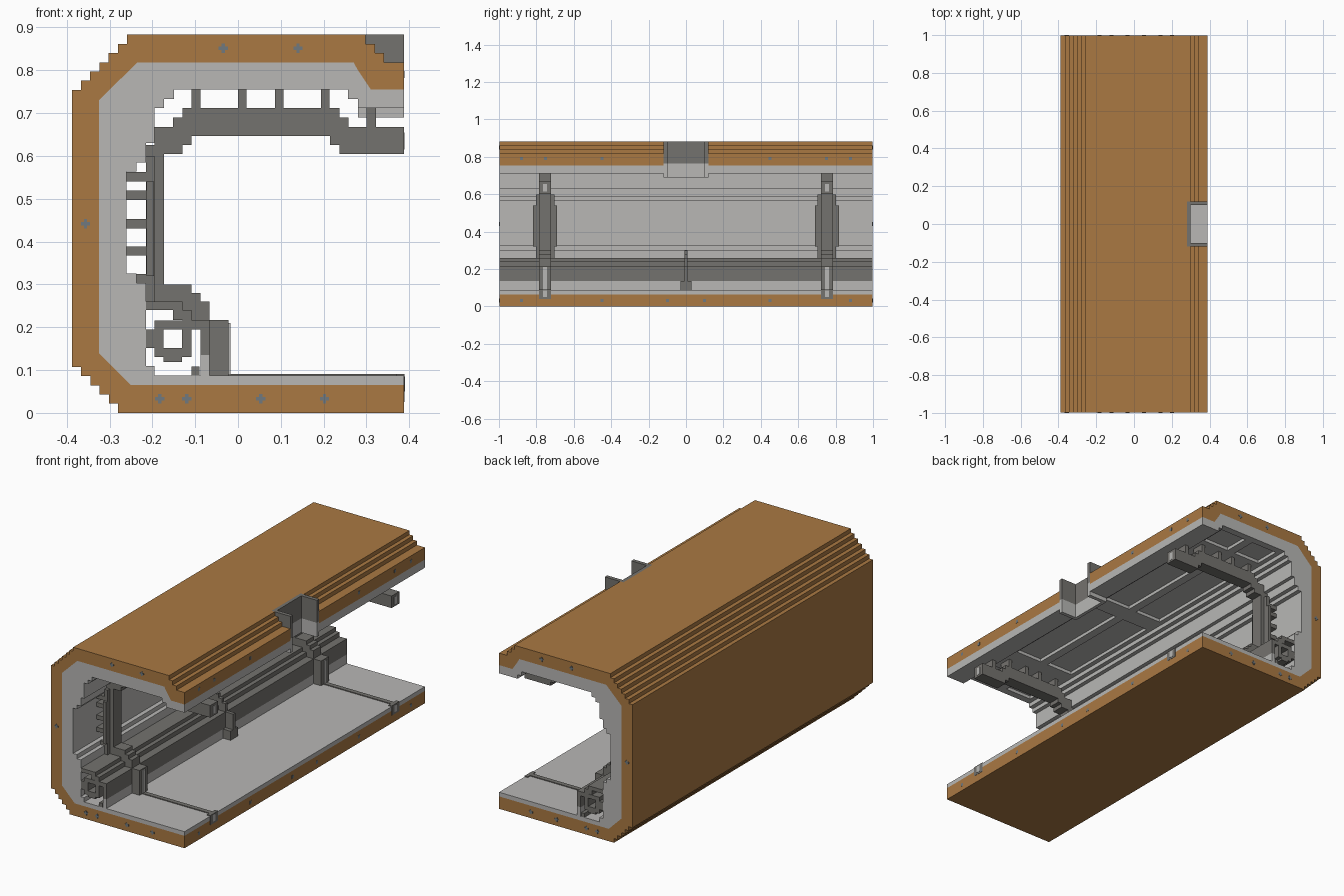
import bpy
import bmesh

cube = bpy.data.objects.get("Cube")
if cube:
    bpy.data.objects.remove(cube, do_unlink=True)


def material(name, rgb):
    m = bpy.data.materials.new(name)
    m.use_nodes = True
    m.diffuse_color = (*rgb, 1)
    node = next(n for n in m.node_tree.nodes if n.type == 'BSDF_PRINCIPLED')
    node.inputs["Base Color"].default_value = (*rgb, 1)
    return m


BROWN = material("brown casing", (0.40, 0.19, 0.055))
LIGHT = material("light grey", (0.48, 0.475, 0.463))
DARK = material("dark grey", (0.175, 0.17, 0.157))
STEEL = material("bolt grey", (0.16, 0.19, 0.21))


def extrude(name, profile, y0, y1, mat):
    """Extrude an (x, z) outline along y."""
    bm = bmesh.new()
    a = [bm.verts.new((x, y0, z)) for x, z in profile]
    b = [bm.verts.new((x, y1, z)) for x, z in profile]
    bm.faces.new(a)
    bm.faces.new(b[::-1])
    n = len(profile)
    for i in range(n):
        j = (i + 1) % n
        bm.faces.new((a[i], b[i], b[j], a[j]))
    bmesh.ops.recalc_face_normals(bm, faces=bm.faces)
    me = bpy.data.meshes.new(name)
    bm.to_mesh(me)
    bm.free()
    me.materials.append(mat)
    ob = bpy.data.objects.new(name, me)
    bpy.context.collection.objects.link(ob)
    return ob


def box(name, x0, x1, y0, y1, z0, z1, mat):
    return extrude(name, [(x0, z0), (x1, z0), (x1, z1), (x0, z1)], y0, y1, mat)


def stairs(x, z, dx, dz, n, x_first):
    """Corner points of n steps starting at (x, z)."""
    pts = [(x, z)]
    for _ in range(n):
        for move_x in (x_first, not x_first):
            if move_x:
                x += dx
            else:
                z += dz
            pts.append((x, z))
    return pts


U = 0.0215
END = 0.998

# Brown outer casing with stepped corners
inner_edge = [(0.28, 0.80), (0.27, 0.818), (-0.235, 0.818), (-0.325, 0.73),
              (-0.325, 0.14), (-0.25, 0.065), (0.388, 0.065)]
outer = stairs(-0.28, 0, -U, U, 5, False)
outer = [(p[0], p[1]) for p in outer] + stairs(-0.388, 0.754, U, U, 6, True)
extrude("outer_casing",
        [(0.388, 0)] + outer + [(0.28, 0.883)] + inner_edge, -END, END, BROWN)

# Light grey lining
lining = [(0.388, 0.087), (-0.195, 0.087), (-0.195, 0.11), (-0.215, 0.11),
          (-0.215, 0.303), (-0.237, 0.303), (-0.237, 0.325), (-0.26, 0.325),
          (-0.26, 0.563), (-0.237, 0.563), (-0.237, 0.585), (-0.215, 0.585),
          (-0.215, 0.63), (-0.195, 0.63), (-0.195, 0.712), (-0.173, 0.712),
          (-0.173, 0.733), (-0.15, 0.733), (-0.15, 0.772), (0.257, 0.772),
          (0.257, 0.733), (0.28, 0.733)]
extrude("lining", inner_edge + lining, -END, END, LIGHT)

# Roof lip, interrupted by the central notch
lip = [(0.28, 0.883)] + stairs(0.298, 0.883, U, -U, 2, False) + \
      [(0.341, 0.818), (0.388, 0.818), (0.388, 0.755), (0.31, 0.755), (0.28, 0.80)]
lip_lining = [(0.28, 0.80), (0.31, 0.755), (0.388, 0.755), (0.388, 0.712), (0.28, 0.712)]
for side, (y0, y1) in {"front": (-END, -0.12), "back": (0.12, END)}.items():
    extrude(side + "_roof_lip", lip, y0, y1, BROWN)
    extrude(side + "_lip_lining", lip_lining, y0, y1, LIGHT)

# Notch bracket, dark above and light below
for part, z0, z1, mat in (("upper", 0.765, 0.883, DARK), ("lower", 0.69, 0.765, LIGHT)):
    box(f"notch_{part}_back_plate", 0.28, 0.298, -0.12, 0.12, z0, z1, mat)
    for side, y in (("front", -0.11), ("back", 0.11)):
        box(f"notch_{part}_{side}_cheek", 0.298, 0.388, y - 0.01, y + 0.01, z0, z1, mat)

# Ceiling frame that leaves shallow recessed panels
for i, (x0, x1) in enumerate(((-0.15, -0.125), (0.03, 0.075), (0.23, 0.257))):
    box(f"ceiling_rail_{i}", x0, x1, -END, END, 0.755, 0.772, LIGHT)
for i, (y0, y1) in enumerate(((-END, -0.96), (-0.82, -0.64), (-0.05, 0.05),
                              (0.64, 0.82), (0.96, END))):
    for j, (x0, x1) in enumerate(((-0.125, 0.03), (0.075, 0.23))):
        box(f"ceiling_cross_bar_{i}_{j}", x0, x1, y0, y1, 0.755, 0.772, LIGHT)

# Stepped cover over the pipe
cover = [(-0.215, 0.24), (-0.152, 0.24), (-0.152, 0.217), (-0.13, 0.217), (-0.13, 0.195),
         (-0.087, 0.195), (-0.087, 0.135), (-0.066, 0.135), (-0.066, 0.195),
         (-0.087, 0.195 + U), (-0.108, 0.217), (-0.108, 0.24), (-0.13, 0.24),
         (-0.13, 0.26), (-0.215, 0.26)]
cover[9] = (-0.066, 0.217)
extrude("pipe_cover", cover, -END, END, DARK)
box("pipe_cover_skirt", -0.087, -0.066, -END, END, 0.087, 0.135, LIGHT)

# Square-cornered hollow pipe made of four rails with stepped chamfers
px, pz = -0.152, 0.173
for i, (x0, x1, z0, z1) in enumerate(((-2, 2, 1, 2), (-2, 2, -2, -1),
                                      (-2, -1, -1, 1), (1, 2, -1, 1),
                                      (-1, 1, -3 + 0.5, -2), (-3, -2, -1, 1))):
    box(f"pipe_wall_{i}", px + x0 * U, px + x1 * U, -END, END,
        pz + z0 * U, pz + z1 * U, DARK)
box("pipe_rest", -0.108, -0.09, -END, END, 0.087, 0.108, DARK)

# Support ribs
foot = [(-0.215, 0.26), (-0.13, 0.26), (-0.13, 0.24), (-0.108, 0.24), (-0.108, 0.217),
        (-0.087, 0.217), (-0.087, 0.195), (-0.066, 0.195), (-0.066, 0.087),
        (-0.022, 0.087), (-0.022, 0.217), (-0.066, 0.217), (-0.066, 0.26),
        (-0.087, 0.26), (-0.087, 0.28), (-0.108, 0.28), (-0.108, 0.30)]
arch = [(-0.173, 0.30), (-0.173, 0.605), (-0.13, 0.605), (-0.13, 0.626), (-0.108, 0.626),
        (-0.108, 0.647), (0.215, 0.647), (0.215, 0.626), (0.237, 0.626), (0.237, 0.605),
        (0.388, 0.605), (0.388, 0.668), (0.258, 0.668), (0.258, 0.69), (0.237, 0.69),
        (0.237, 0.712), (-0.13, 0.712), (-0.13, 0.69), (-0.152, 0.69), (-0.152, 0.668),
        (-0.195, 0.668), (-0.195, 0.626), (-0.215, 0.626)]
for side, y in (("front", -0.753), ("back", 0.753)):
    w = 0.032
    extrude(side + "_rib", foot + arch, y - w, y + w, DARK)
    # Spacers to the ceiling and wall
    for i, x in enumerate((-0.098, 0.01, 0.096, 0.204)):
        box(f"{side}_ceiling_spacer_{i}", x - 0.01, x + 0.01, y - w, y + w, 0.712, 0.76, DARK)
    box(side + "_lip_spacer", 0.30, 0.322, y - w, y + w, 0.668, 0.712, DARK)
    for i, z in enumerate((0.313, 0.378, 0.442, 0.508, 0.551)):
        box(f"{side}_wall_spacer_{i}", -0.262, -0.215, y - 0.05, y + 0.05,
            z - 0.011, z + 0.011, DARK)
    # Widened column flange
    box(side + "_flange", -0.215, -0.195, y - 0.05, y + 0.05, 0.26, 0.60, DARK)
    box(side + "_flange_middle", -0.214, -0.196, y - 0.064, y + 0.064, 0.32, 0.54, DARK)
    # Light inlays on the rib
    box(side + "_foot_inlay", -0.022, -0.017, y - 0.011, y + 0.011, 0.09, 0.21, LIGHT)
    box(side + "_arch_inlay", 0.386, 0.389, y - 0.011, y + 0.011, 0.615, 0.655, LIGHT)
    # Floor strip and edge clip
    box(side + "_floor_strip", -0.022, 0.388, y - 0.012, y + 0.012, 0.08, 0.091, DARK)
    box(side + "_edge_clip", 0.37, 0.389, y - w, y + w, 0.04, 0.091, DARK)
    box(side + "_clip_inlay", 0.388, 0.39, y - 0.011, y + 0.011, 0.05, 0.085, LIGHT)

# Slim post in the middle
extrude("middle_post", foot + [(-0.173, 0.28), (-0.215, 0.28)], -0.009, 0.009, DARK)
box("middle_post_foot", -0.066, -0.022, -0.03, 0.03, 0.087, 0.135, DARK)

# Cross-shaped bolts on both ends
for k, (x, z) in enumerate(((-0.034, 0.851), (0.14, 0.851), (-0.356, 0.442), (-0.183, 0.033),
                            (-0.12, 0.033), (0.053, 0.033), (0.202, 0.033))):
    for side, y in (("front", -0.999), ("back", 0.999)):
        for arm, a, b in (("bar", 0.011, 0.004), ("post", 0.004, 0.011)):
            box(f"{side}_bolt_{k}_{arm}", x - a, x + a, y - 0.001, y + 0.001,
                z - b, z + b, STEEL)

# Bolts along the open edges
for z, ys in ((0.79, (0.45, 0.75, 0.88)), (0.033, (0.1, 0.45, 0.88))):
    for y in ys:
        for s in (-1, 1):
            box(f"edge_bolt_{z}_{s * y}", 0.387, 0.389, s * y - 0.008, s * y + 0.008,
                z - 0.008, z + 0.008, STEEL)
